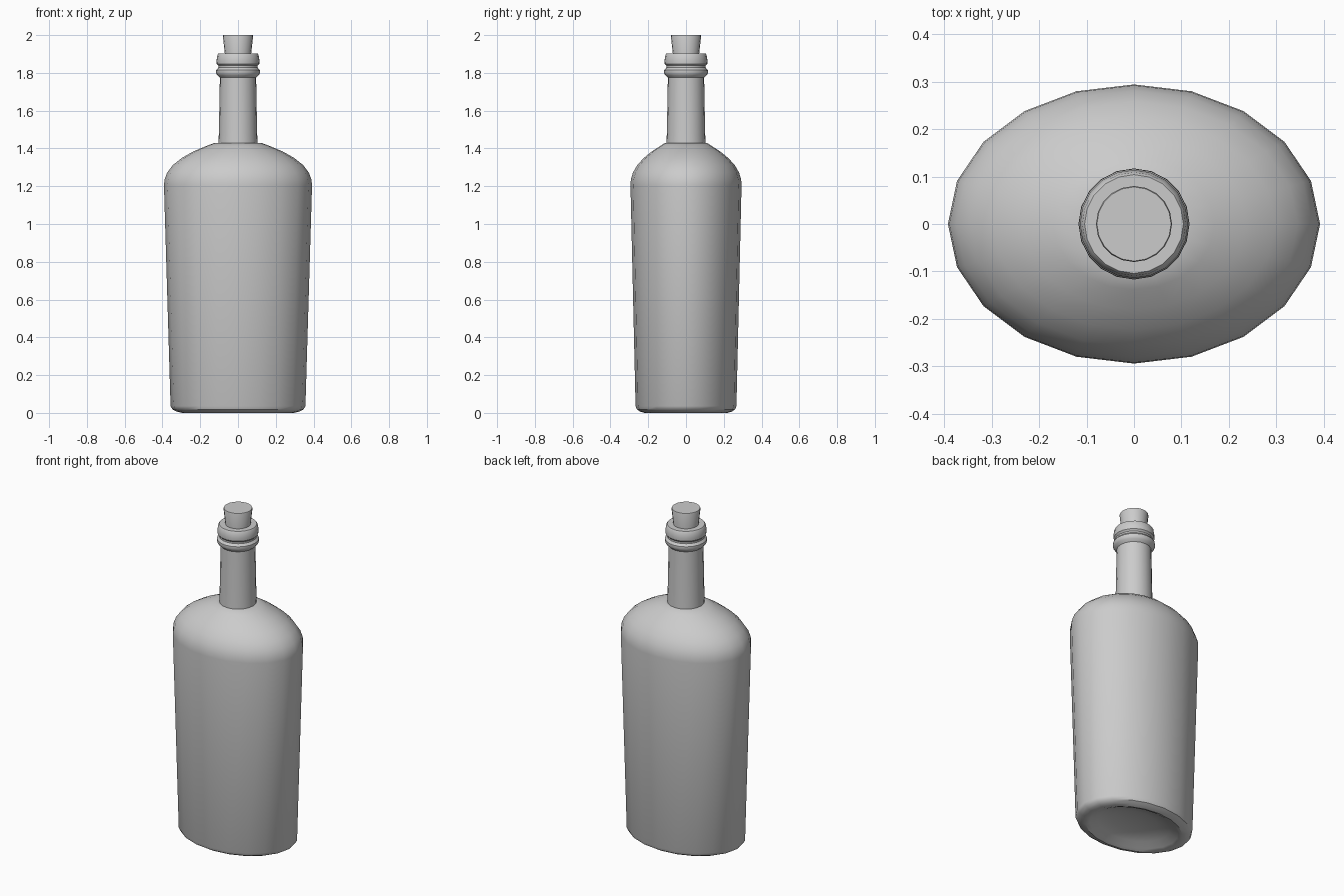
import bpy, bmesh, math

if "Cube" in bpy.data.objects:
    bpy.data.objects.remove(bpy.data.objects["Cube"])

SEG = 20


def loft(name, rings, cap_start=True, cap_end=True, angle=35):
    """Stack elliptical rings (rx, ry, z) into one surface."""
    bm = bmesh.new()
    loops = []
    for rx, ry, z in rings:
        loops.append([bm.verts.new((rx * math.cos(2 * math.pi * i / SEG),
                                    ry * math.sin(2 * math.pi * i / SEG), z))
                      for i in range(SEG)])
    for a, b in zip(loops, loops[1:]):
        for i in range(SEG):
            j = (i + 1) % SEG
            bm.faces.new((a[i], a[j], b[j], b[i]))
    if cap_start:
        bm.faces.new(loops[0][::-1])
    if cap_end:
        bm.faces.new(loops[-1])
    bmesh.ops.recalc_face_normals(bm, faces=bm.faces)
    me = bpy.data.meshes.new(name)
    bm.to_mesh(me)
    bm.free()
    ob = bpy.data.objects.new(name, me)
    bpy.context.collection.objects.link(ob)
    bpy.ops.object.select_all(action='DESELECT')
    bpy.context.view_layer.objects.active = ob
    ob.select_set(True)
    bpy.ops.object.shade_smooth_by_angle(angle=math.radians(angle))
    return ob


# oval body: hollow base, tapered wall, domed shoulder
body = [
    (0.04, 0.03, 0.055), (0.14, 0.105, 0.048), (0.22, 0.165, 0.03),
    (0.27, 0.20, 0.008), (0.295, 0.22, 0.0), (0.325, 0.243, 0.007),
    (0.347, 0.26, 0.018), (0.357, 0.267, 0.036),
    (0.392, 0.294, 1.205), (0.389, 0.292, 1.235), (0.375, 0.281, 1.272),
    (0.345, 0.258, 1.312), (0.297, 0.223, 1.35), (0.235, 0.18, 1.385),
    (0.17, 0.138, 1.412), (0.122, 0.11, 1.43),
]

# round neck with two collar rings and a bore for the cork
neck = [(r, r, z) for r, z in [
    (0.103, 1.43), (0.101, 1.5), (0.096, 1.775), (0.110, 1.788),
    (0.117, 1.80), (0.116, 1.815), (0.104, 1.828), (0.104, 1.838),
    (0.113, 1.848), (0.114, 1.865), (0.109, 1.896), (0.104, 1.903),
    (0.070, 1.903), (0.064, 1.82)]]
loft("bottle", body + neck, True, True)

# tapered cork stopper
loft("cork", [(0.062, 0.062, 1.83), (0.080, 0.080, 1.995), (0.078, 0.078, 2.0)])
